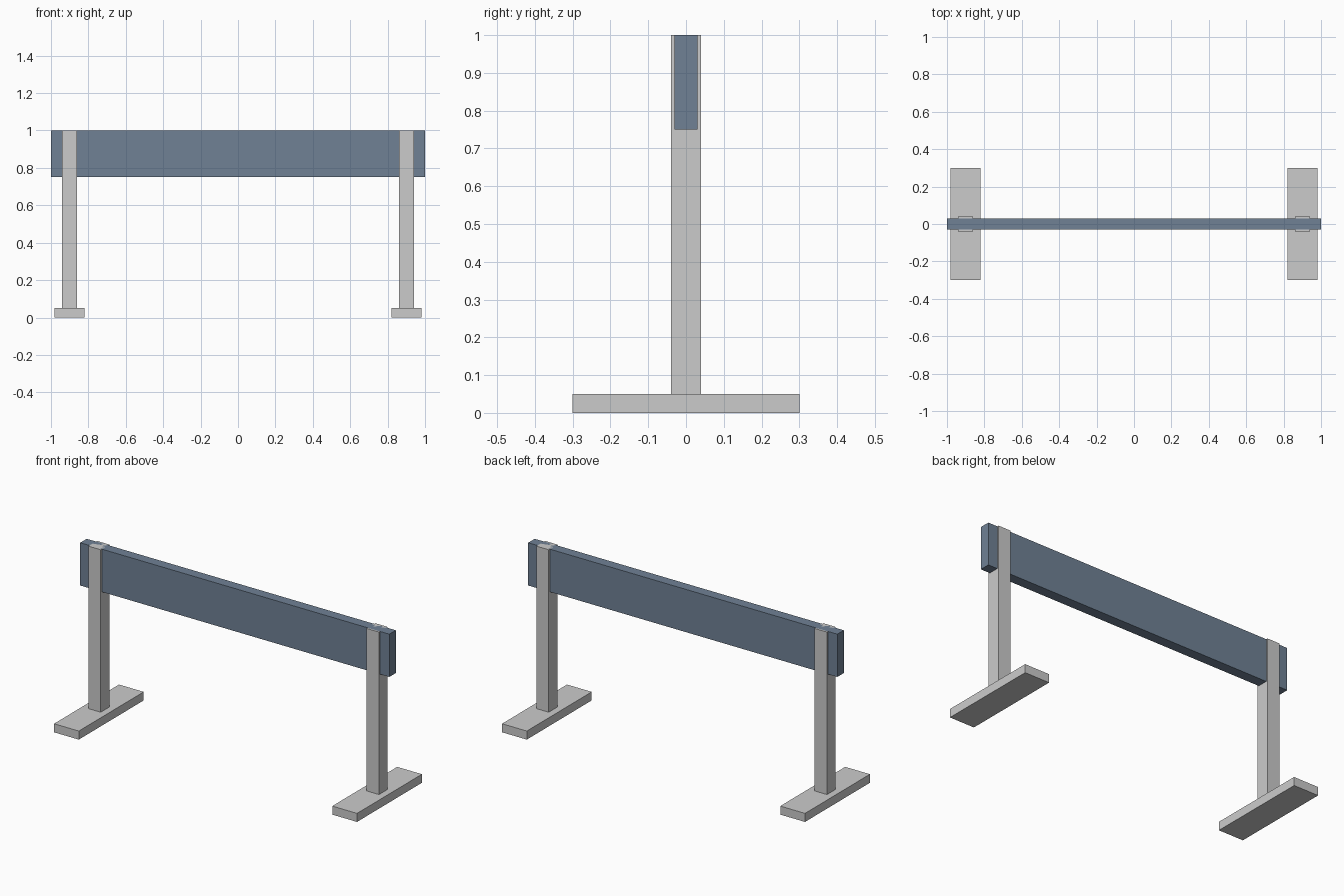
import bpy

if "Cube" in bpy.data.objects:
    bpy.data.objects.remove(bpy.data.objects["Cube"])


def box(name, center, size):
    bpy.ops.mesh.primitive_cube_add(size=1, location=center)
    obj = bpy.context.object
    obj.name = name
    obj.scale = size
    bpy.ops.object.transform_apply(location=False, rotation=False, scale=True)
    return obj


# Horizontal barrier board
board = box("barrier_board", (0, 0, 0.875), (2.0, 0.06, 0.25))
blue = bpy.data.materials.new("slate_blue")
blue.diffuse_color = (0.16, 0.22, 0.30, 1)
blue.use_nodes = True
blue.node_tree.nodes["Principled BSDF"].inputs["Base Color"].default_value = blue.diffuse_color
board.data.materials.append(blue)

# Post and floor foot at each end
for side, x in (("left", -0.9), ("right", 0.9)):
    box(f"{side}_post", (x, 0, 0.525), (0.08, 0.08, 0.95))
    box(f"{side}_foot", (x, 0, 0.025), (0.16, 0.6, 0.05))
